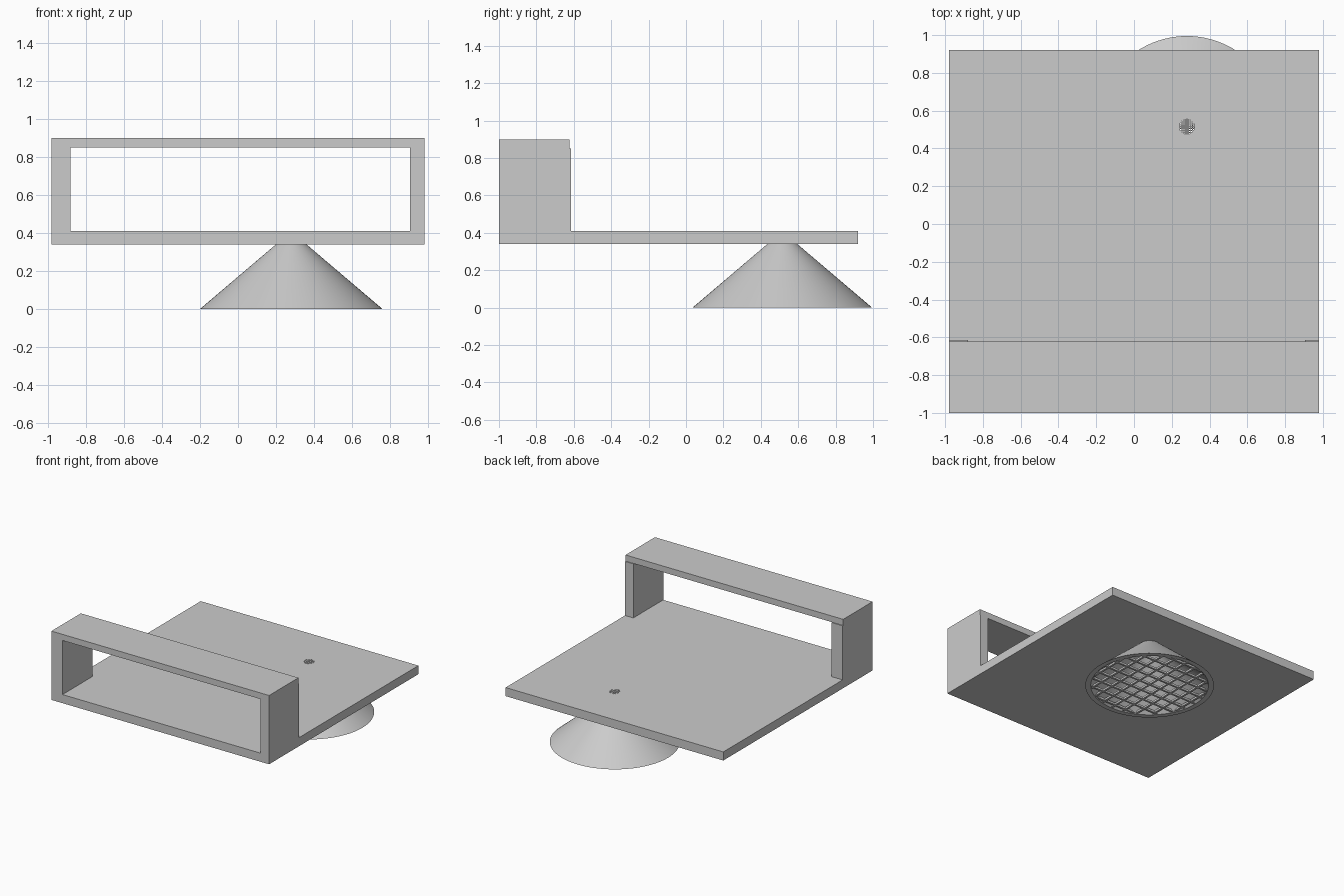
import bpy, bmesh, math
from mathutils import Vector

cube = bpy.data.objects.get("Cube")
if cube:
    bpy.data.objects.remove(cube, do_unlink=True)

gray = bpy.data.materials.new("plain gray")
gray.use_nodes = True
COLOR = (0.6, 0.6, 0.6, 1)
gray.diffuse_color = COLOR
gray.node_tree.nodes["Principled BSDF"].inputs["Base Color"].default_value = COLOR

CX, CY = 0.28, 0.515      # funnel axis
PLATE_LOW, PLATE_TOP = 0.34, 0.41
HOLE = 0.04


def finish(name, bm):
    mesh = bpy.data.meshes.new(name)
    bm.to_mesh(mesh)
    bm.free()
    mesh.materials.append(gray)
    obj = bpy.data.objects.new(name, mesh)
    bpy.context.collection.objects.link(obj)
    return obj


def add_box(bm, low, high):
    low, high = Vector(low), Vector(high)
    verts = bmesh.ops.create_cube(bm, size=1)["verts"]
    bmesh.ops.scale(bm, vec=high - low, verts=verts)
    bmesh.ops.translate(bm, vec=(low + high) / 2, verts=verts)


def box(name, low, high):
    bm = bmesh.new()
    add_box(bm, low, high)
    return finish(name, bm)


def revolve(name, profile, steps=96):
    """Spin a closed (radius, z) profile about the funnel axis."""
    bm = bmesh.new()
    verts = [bm.verts.new((CX + r, CY, z)) for r, z in profile]
    edges = [bm.edges.new((verts[i - 1], verts[i])) for i in range(len(verts))]
    bmesh.ops.spin(bm, geom=verts + edges, cent=(CX, CY, 0), axis=(0, 0, 1),
                   angle=math.tau, steps=steps, use_duplicate=False)
    bmesh.ops.remove_doubles(bm, verts=bm.verts, dist=1e-5)
    bmesh.ops.recalc_face_normals(bm, faces=bm.faces)
    return finish(name, bm)


def mesh_screen(name, radius, spacing, width, z_low, z_high):
    """Crossed bars trimmed to a circle."""
    bm = bmesh.new()
    count = int(radius / spacing)
    for i in range(-count, count + 1):
        d = i * spacing
        half = math.sqrt(max(radius ** 2 - d ** 2, 0))
        if half < width:
            continue
        w = width / 2
        add_box(bm, (CX + d - w, CY - half, z_low), (CX + d + w, CY + half, z_high))
        add_box(bm, (CX - half, CY + d - w, z_low), (CX + half, CY + d + w, z_high))
    return finish(name, bm)


# Base plate with a small round opening
plate = box("base_plate", (-0.98, -1, PLATE_LOW), (0.98, 0.92, PLATE_TOP))
bm = bmesh.new()
bmesh.ops.create_cone(bm, cap_ends=True, segments=48, radius1=HOLE, radius2=HOLE, depth=1)
cutter = finish("hole_cutter", bm)
cutter.location = (CX, CY, PLATE_LOW)
cutter.hide_render = True
cut = plate.modifiers.new("hole", 'BOOLEAN')
cut.operation = 'DIFFERENCE'
cut.object = cutter
bpy.context.view_layer.objects.active = plate
bpy.ops.object.modifier_apply(modifier=cut.name)
bpy.data.objects.remove(cutter, do_unlink=True)

# Handle frame along the front
box("right_post", (-0.98, -1, PLATE_TOP), (-0.88, -0.615, 0.85))
box("left_post", (0.905, -1, PLATE_TOP), (0.98, -0.615, 0.85))
box("top_bar", (-0.98, -1, 0.85), (0.98, -0.622, 0.9))

# Hollow funnel under the plate
funnel = revolve("funnel", [(0.48, 0), (0.08, PLATE_LOW), (HOLE, PLATE_LOW), (0.44, 0)])
bpy.ops.object.select_all(action='DESELECT')
funnel.select_set(True)
bpy.context.view_layer.objects.active = funnel
bpy.ops.object.shade_smooth_by_angle(angle=math.radians(30))

# Wire screens across both openings
mesh_screen("lower_screen", 0.445, 0.1, 0.016, 0.004, 0.02)
mesh_screen("upper_screen", HOLE, 0.01, 0.004, PLATE_TOP - 0.01, PLATE_TOP)
